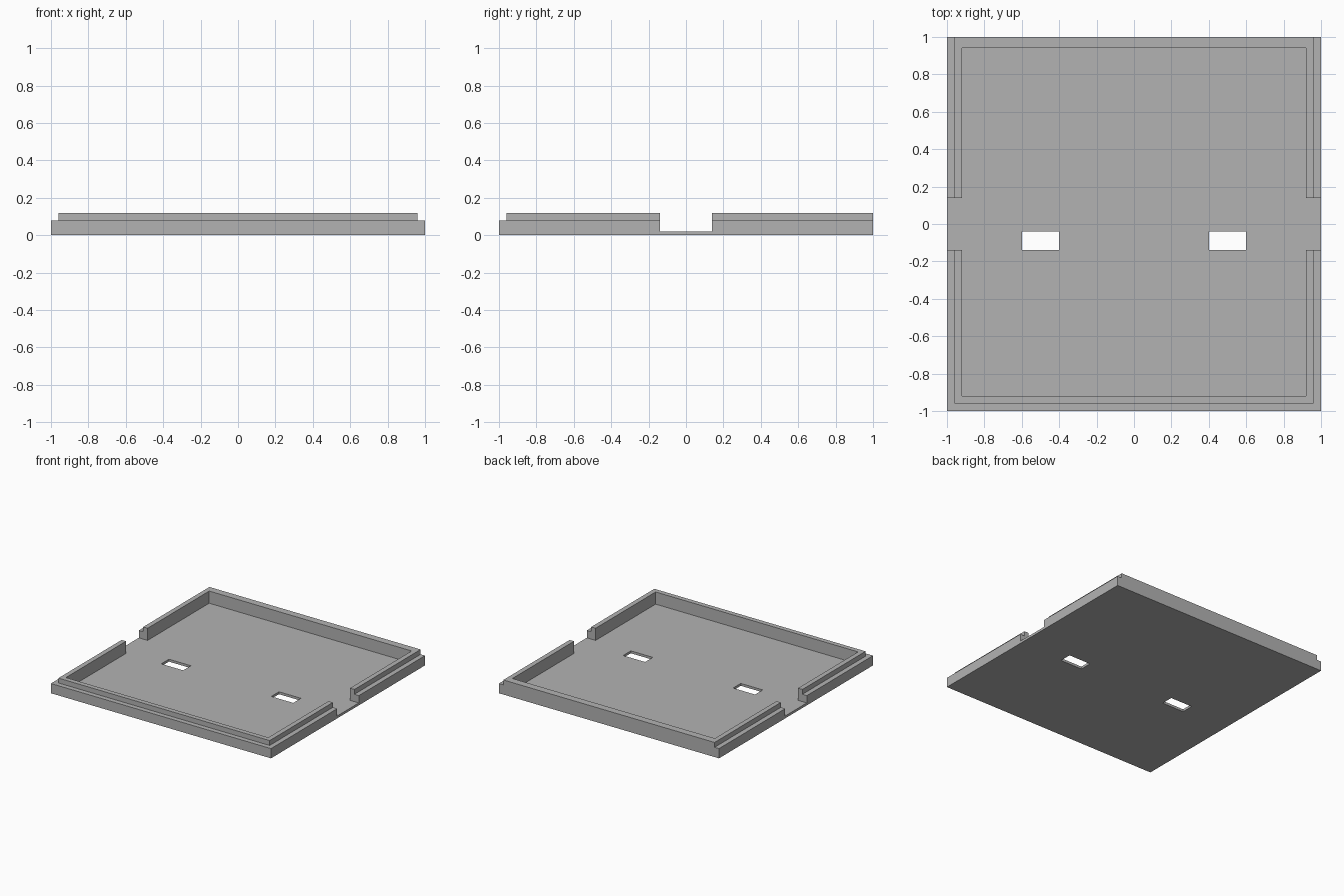
import bpy
import bmesh
from mathutils import Vector

if "Cube" in bpy.data.objects:
    bpy.data.objects.remove(bpy.data.objects["Cube"], do_unlink=True)

# Main dimensions
FLOOR, LEDGE, TOP = 0.02, 0.08, 0.12
HALF, RIM, INNER, BACK_INNER = 1.0, 0.96, 0.92, 0.94
GAP = 0.14
OVER = 0.2  # how far cutters reach past the body

grey = bpy.data.materials.new("grey_plastic")
grey.use_nodes = True
colour = (0.45, 0.45, 0.45, 1)
grey.diffuse_color = colour
grey.node_tree.nodes["Principled BSDF"].inputs["Base Color"].default_value = colour


def box(name, low, high):
    """Box object spanning two opposite corners."""
    low, high = Vector(low), Vector(high)
    bm = bmesh.new()
    bmesh.ops.create_cube(bm, size=1)
    bmesh.ops.scale(bm, vec=high - low, verts=bm.verts)
    bmesh.ops.translate(bm, vec=(low + high) / 2, verts=bm.verts)
    mesh = bpy.data.meshes.new(name)
    bm.to_mesh(mesh)
    bm.free()
    mesh.materials.append(grey)
    obj = bpy.data.objects.new(name, mesh)
    bpy.context.collection.objects.link(obj)
    return obj


def cut(target, name, low, high):
    """Subtract a box from the target and discard the cutter."""
    cutter = box(name, low, high)
    cutter.hide_render = True
    mod = target.modifiers.new(name, "BOOLEAN")
    mod.operation = "DIFFERENCE"
    mod.solver = "EXACT"
    mod.object = cutter
    bpy.context.view_layer.objects.active = target
    bpy.ops.object.modifier_apply(modifier=name)
    bpy.data.objects.remove(cutter, do_unlink=True)


# Solid block, hollowed into a shallow tray
tray = box("tray", (-HALF, -HALF, 0), (HALF, HALF, TOP))
cut(tray, "cavity", (-INNER, -INNER, FLOOR), (INNER, BACK_INNER, TOP + OVER))

# Opening through both side walls, level with the floor
far = HALF + OVER
cut(tray, "side_gap", (-far, -GAP, FLOOR), (far, GAP, TOP + OVER))

# Outer ledge along the front and both sides; the back wall stays full height
cut(tray, "front_ledge", (-far, -far, LEDGE), (far, -RIM, TOP + OVER))
for side in (-1, 1):
    x1, x2 = sorted((side * RIM, side * far))
    cut(tray, "side_ledge", (x1, -far, LEDGE), (x2, far, TOP + OVER))

# Two rectangular slots through the floor
for x in (-0.5, 0.5):
    cut(tray, "floor_slot", (x - 0.1, -0.14, -OVER), (x + 0.1, -0.04, OVER))
